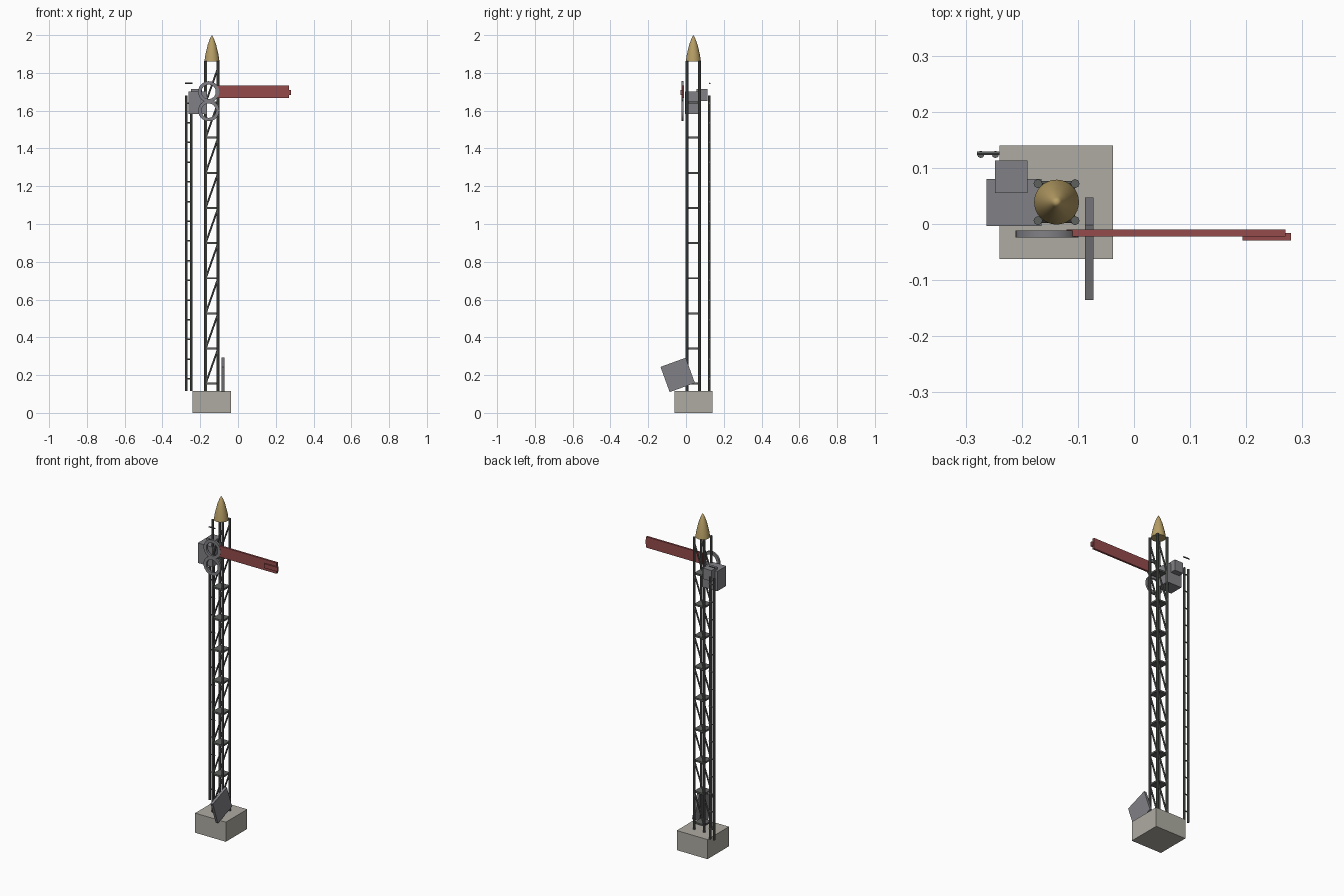
import bpy, bmesh, math
from mathutils import Vector, Matrix

cube = bpy.data.objects.get("Cube")
if cube:
    bpy.data.objects.remove(cube, do_unlink=True)


def material(name, rgb):
    m = bpy.data.materials.new(name)
    m.use_nodes = True
    m.diffuse_color = (*rgb, 1)
    m.node_tree.nodes["Principled BSDF"].inputs["Base Color"].default_value = (*rgb, 1)
    return m


STONE = material("concrete", (0.42, 0.41, 0.36))
STEEL = material("dark steel", (0.11, 0.12, 0.11))
GREY = material("painted grey", (0.22, 0.22, 0.24))
RED = material("signal red", (0.30, 0.07, 0.07))
GOLD = material("gold", (0.47, 0.34, 0.13))


def finish(name, bm, mat, smooth=False):
    bmesh.ops.recalc_face_normals(bm, faces=bm.faces)
    mesh = bpy.data.meshes.new(name)
    bm.to_mesh(mesh)
    bm.free()
    mesh.materials.append(mat)
    ob = bpy.data.objects.new(name, mesh)
    bpy.context.collection.objects.link(ob)
    if smooth:
        bpy.ops.object.select_all(action="DESELECT")
        ob.select_set(True)
        bpy.context.view_layer.objects.active = ob
        bpy.ops.object.shade_smooth_by_angle(angle=math.radians(40))
    return ob


def box(name, x, y, z, mat, tilt=0):
    """Box from three (min, max) ranges, tilted about x through its centre."""
    bm = bmesh.new()
    size = [r[1] - r[0] for r in (x, y, z)]
    centre = Vector([(r[0] + r[1]) / 2 for r in (x, y, z)])
    bmesh.ops.create_cube(bm, size=1, matrix=Matrix.Translation(centre)
                          @ Matrix.Rotation(tilt, 4, "X") @ Matrix.Diagonal((*size, 1)))
    return finish(name, bm, mat)


def rod(name, a, b, r, mat, sides=8):
    a, b = Vector(a), Vector(b)
    d = b - a
    bm = bmesh.new()
    bmesh.ops.create_cone(bm, cap_ends=True, segments=sides, radius1=r, radius2=r,
                          depth=d.length, matrix=Matrix.Translation((a + b) / 2)
                          @ d.to_track_quat("Z", "Y").to_matrix().to_4x4())
    return finish(name, bm, mat, True)


def lathe(name, profile, matrix, mat, steps=32, closed=False):
    bm = bmesh.new()
    verts = [bm.verts.new((r, 0, z)) for r, z in profile]
    pairs = list(zip(verts, verts[1:]))
    if closed:
        pairs.append((verts[-1], verts[0]))
    edges = [bm.edges.new(p) for p in pairs]
    bmesh.ops.spin(bm, geom=verts + edges, cent=(0, 0, 0), axis=(0, 0, 1),
                   angle=math.tau, steps=steps)
    bmesh.ops.remove_doubles(bm, verts=bm.verts, dist=0.0002)
    bmesh.ops.transform(bm, matrix=matrix, verts=bm.verts)
    return finish(name, bm, mat, True)


CX, CY, H = -0.138, 0.039, 0.033
BASE_TOP, MAST_TOP = 0.117, 1.862
FIRST, BAY = 0.155, 0.186

# Foundation block
box("foundation", (-0.24, -0.037), (-0.062, 0.14), (0, BASE_TOP), STONE)

# Lattice mast: corner legs, level plates, front and back diagonals
for sx in (-1, 1):
    for sy in (-1, 1):
        x, y = CX + sx * H, CY + sy * H
        rod("mast_leg", (x, y, BASE_TOP), (x, y, MAST_TOP), 0.008, STEEL)
for i in range(9):
    z = FIRST + i * BAY
    box("mast_plate", (CX - H, CX + H), (CY - H, CY + H), (z - 0.005, z + 0.005), STEEL)
    for sy in (-1, 1):
        y = CY + sy * H
        rod("mast_diagonal", (CX - H, y, z), (CX + H, y, z + BAY), 0.005, STEEL, 6)

# Finial on top of the mast
lathe("finial", [(0, MAST_TOP - 0.002), (0.04, MAST_TOP - 0.002), (0.035, 1.895),
                 (0.022, 1.95), (0.009, 1.985), (0, 2)],
      Matrix.Translation((CX, CY, 0)), GOLD)

# Spectacle rings
for z in (1.70, 1.60):
    lathe("spectacle_ring", [(0.038, -0.006), (0.056, -0.006), (0.056, 0.006), (0.038, 0.006)],
          Matrix.Translation((-0.155, -0.018, z)) @ Matrix.Rotation(math.pi / 2, 4, "X"),
          GREY, closed=True)

# Signal arm with its tip strip
box("signal_arm", (-0.12, 0.27), (-0.022, -0.01), (1.667, 1.732), RED)
box("arm_tip", (0.193, 0.28), (-0.029, -0.016), (1.684, 1.71), RED)

# Drive housing and the smaller box behind it
box("drive_housing", (-0.263, -0.165), (-0.004, 0.08), (1.583, 1.702), GREY)
box("relay_box", (-0.248, -0.19), (0.055, 0.113), (1.65, 1.715), GREY)

# Ladder
for x in (-0.273, -0.247):
    rod("ladder_rail", (x, 0.124, BASE_TOP), (x, 0.124, 1.68), 0.0065, STEEL)
for i in range(16):
    z = 0.18 + i * 0.1043
    rod("ladder_rung", (-0.28, 0.126, z), (-0.24, 0.126, z), 0.004, STEEL, 6)

# Tilted square plate at the foot
box("foot_plate", (-0.087, -0.072), (-0.115, 0.027), (0.13, 0.272), GREY, math.radians(20))
